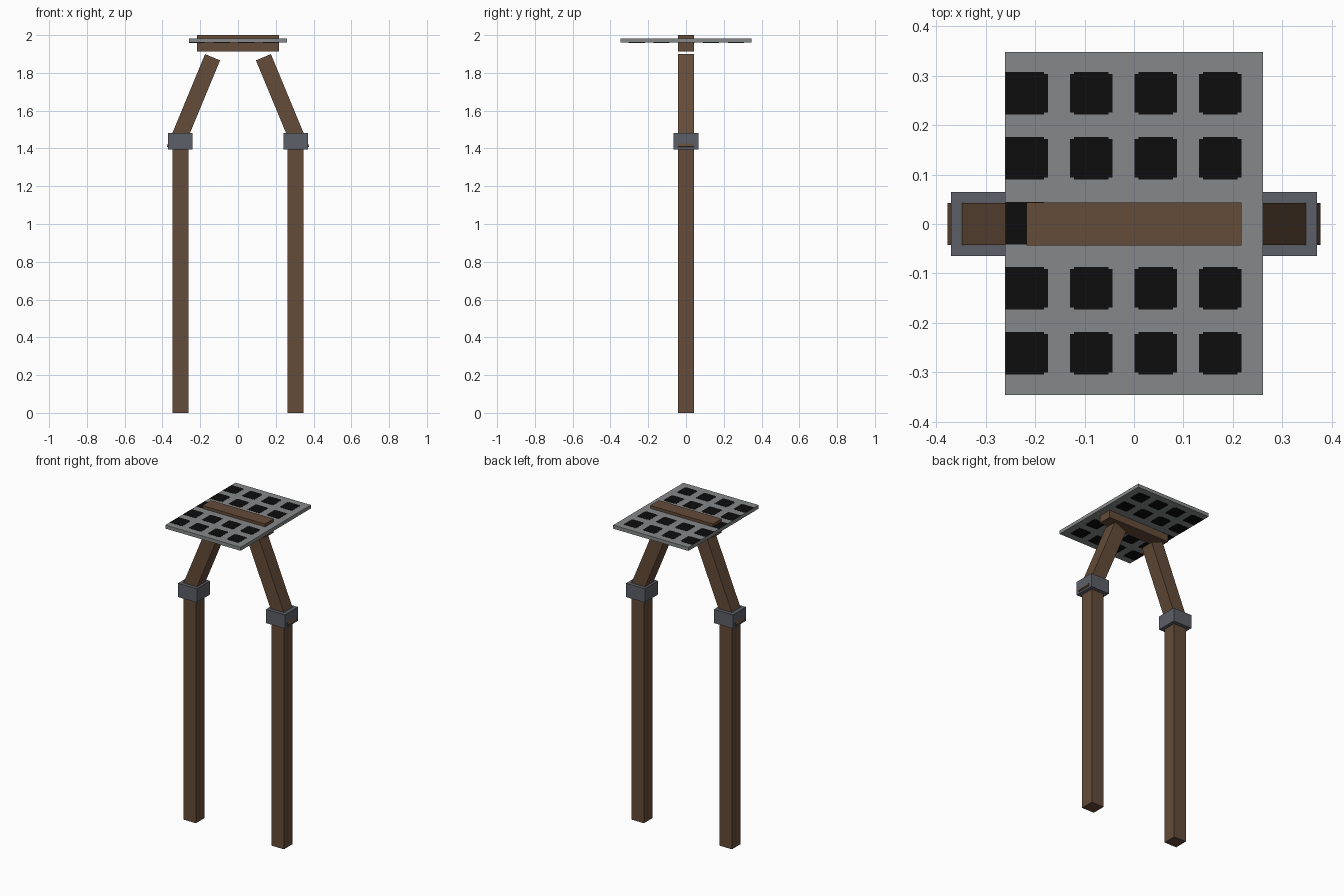
import bpy, bmesh, math

if "Cube" in bpy.data.objects:
    bpy.data.objects.remove(bpy.data.objects["Cube"])


def material(name, rgb):
    m = bpy.data.materials.new(name)
    m.diffuse_color = (*rgb, 1)
    m.use_nodes = True
    m.node_tree.nodes["Principled BSDF"].inputs["Base Color"].default_value = m.diffuse_color
    return m


WOOD = material("brown wood", (0.128, 0.072, 0.041))
IRON = material("dark iron", (0.108, 0.117, 0.141))
STEEL = material("grey plate", (0.235, 0.242, 0.246))
BLACK = material("black", (0.004, 0.004, 0.004))


def finish(name, bm, mat):
    mesh = bpy.data.meshes.new(name)
    bm.to_mesh(mesh)
    bm.free()
    mesh.materials.append(mat)
    ob = bpy.data.objects.new(name, mesh)
    bpy.context.collection.objects.link(ob)
    return ob


def box(name, center, size, mat, tilt=0):
    bm = bmesh.new()
    bmesh.ops.create_cube(bm, size=1)
    bmesh.ops.scale(bm, vec=size, verts=bm.verts)
    ob = finish(name, bm, mat)
    ob.location = center
    ob.rotation_euler.y = tilt
    return ob


def patch(bm, x0, x1, y0, y1, z, notch_left=True):
    """Thin square plate with stepped corners."""
    n = 0.008
    a = n if notch_left else 0
    pts = [(x0 + a, y0), (x1 - n, y0), (x1 - n, y0 + n / 2), (x1, y0 + n / 2),
           (x1, y1 - n / 2), (x1 - n, y1 - n / 2), (x1 - n, y1), (x0 + a, y1)]
    if notch_left:
        pts += [(x0 + n, y1 - n / 2), (x0, y1 - n / 2),
                (x0, y0 + n / 2), (x0 + n, y0 + n / 2)]
    face = bm.faces.new([bm.verts.new((x, y, z - 0.001)) for x, y in pts])
    ext = bmesh.ops.extrude_face_region(bm, geom=[face], use_keep_orig=True)
    top = [g for g in ext["geom"] if isinstance(g, bmesh.types.BMVert)]
    bmesh.ops.translate(bm, vec=(0, 0, 0.002), verts=top)


# Posts, collars and leaning braces on both sides
for side, s in (("left", -1), ("right", 1)):
    box(side + "_post", (s * 0.305, 0, 0.705), (0.086, 0.085, 1.41), WOOD)
    box(side + "_collar", (s * 0.305, 0, 1.438), (0.13, 0.13, 0.086), IRON)
    box(side + "_brace", (s * 0.236, 0, 1.638), (0.086, 0.0848, 0.53), WOOD,
        -s * math.radians(22.5))

# Top beam running through the flat plate
box("top_beam", (0, 0, 1.957), (0.434, 0.086, 0.086), WOOD)
Z0, Z1 = 1.96, 1.982
box("top_plate", (0, 0.001, (Z0 + Z1) / 2), (0.521, 0.694, Z1 - Z0), STEEL)

# Black spots on both faces of the plate
bm = bmesh.new()
for z in (Z0, Z1):
    for row in range(5):
        y = -0.261 + 0.1313 * row
        for col in range(4):
            x = -0.26 + 0.1305 * col
            if row == 2 and col:
                continue  # hidden inside the beam
            patch(bm, x, x + 0.086, y - 0.043, y + 0.043, z, col > 0)
bmesh.ops.recalc_face_normals(bm, faces=bm.faces)
finish("plate_spots", bm, BLACK)
